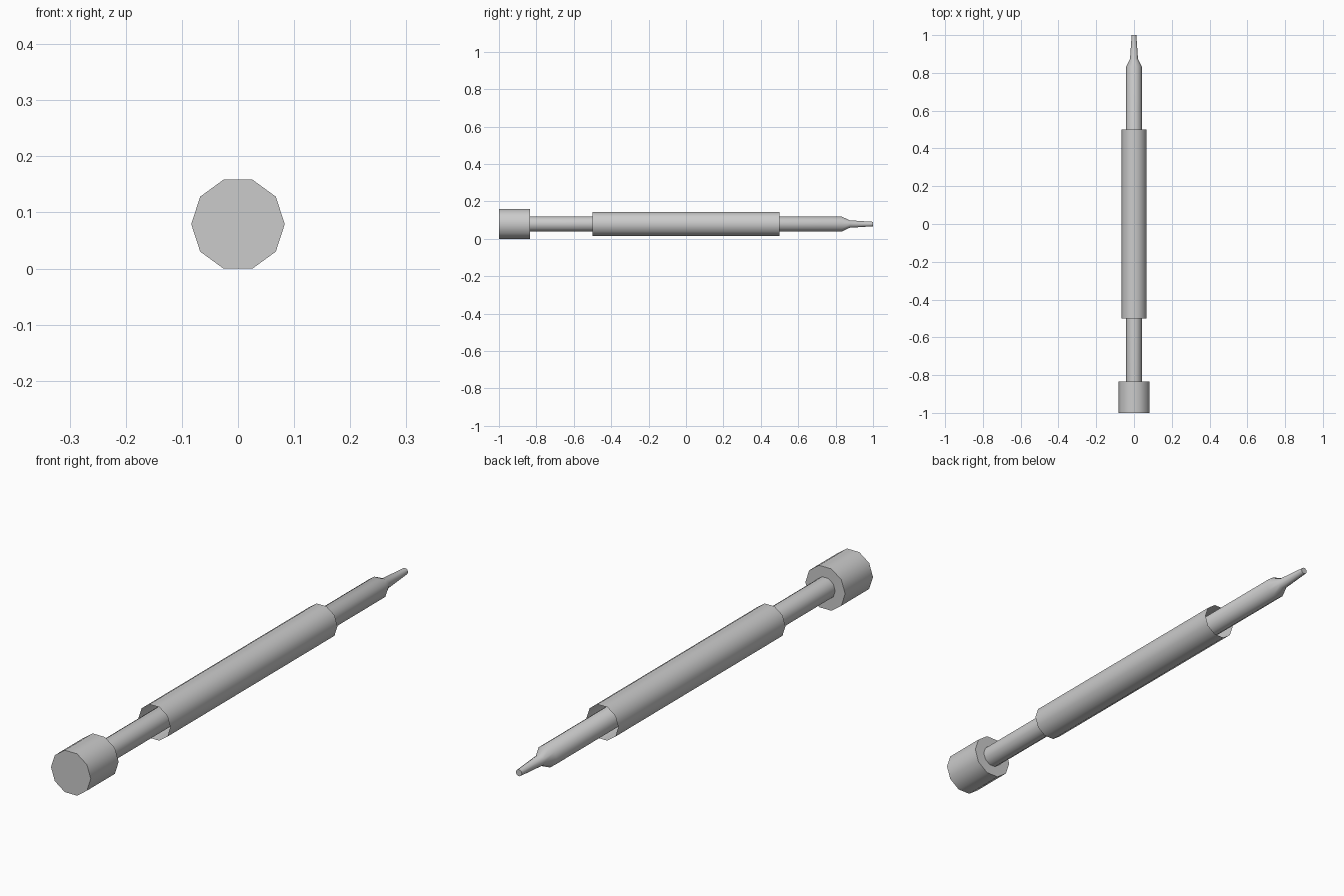
import bpy, bmesh, math

SIDES = 10
UNIT = 1 / 12          # head radius; every other size follows from it
AXIS_Z = UNIT * math.sin(math.radians(72))

default = bpy.data.objects.get("Cube")
if default:
    bpy.data.objects.remove(default, do_unlink=True)

metal = bpy.data.materials.new("grey metal")
metal.use_nodes = True
grey = (0.6, 0.6, 0.6, 1)
metal.diffuse_color = grey
metal.node_tree.nodes["Principled BSDF"].inputs["Base Color"].default_value = grey


def lathe(name, profile, capped):
    """Turn (y, radius) points around the long axis."""
    bm = bmesh.new()
    rings = []
    for y, r in profile:
        angles = [2 * math.pi * i / SIDES for i in range(SIDES)]
        rings.append([bm.verts.new((r * math.cos(a), y, AXIS_Z + r * math.sin(a)))
                      for a in angles])
    for a, b in zip(rings, rings[1:]):
        for i in range(SIDES):
            j = (i + 1) % SIDES
            bm.faces.new((a[i], b[i], b[j], a[j]))
    if capped:
        bm.faces.new(rings[0])
        bm.faces.new(rings[-1][::-1])
        bmesh.ops.recalc_face_normals(bm, faces=bm.faces)
    mesh = bpy.data.meshes.new(name)
    bm.to_mesh(mesh)
    bm.free()
    mesh.materials.append(metal)
    obj = bpy.data.objects.new(name, mesh)
    bpy.context.collection.objects.link(obj)
    bpy.ops.object.select_all(action='DESELECT')
    obj.select_set(True)
    bpy.context.view_layer.objects.active = obj
    bpy.ops.object.shade_smooth_by_angle(angle=math.radians(45))
    return obj


# Plunger: wide head, straight rod and tapered tip in one turned piece
lathe("plunger_rod", [(-1, UNIT), (-10 * UNIT, UNIT), (-10 * UNIT, UNIT / 2),
                      (10 * UNIT, UNIT / 2), (0.875, 0.021), (1, 0.0125)], True)

# Sleeve: thin open tube around the middle of the rod
lathe("sleeve", [(-0.5, 0.8 * UNIT), (0.5, 0.8 * UNIT)], False)
